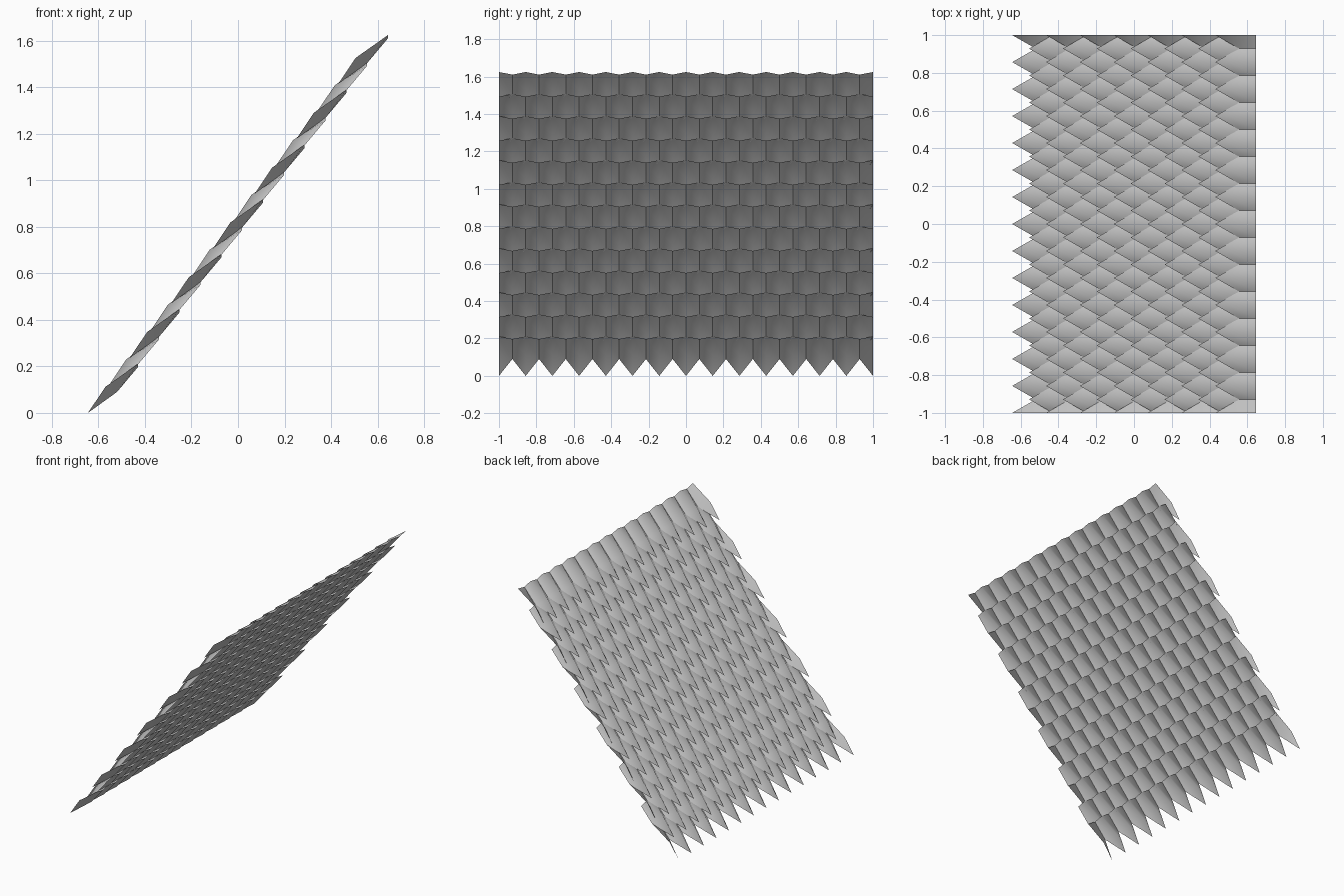
import bpy

if "Cube" in bpy.data.objects:
    bpy.data.objects.remove(bpy.data.objects["Cube"], do_unlink=True)

# Layout of the sloping scale sheet
ROWS, COLS = 13, 14
PITCH = 2.0 / COLS
HALF = PITCH / 2
STEP_X, STEP_Z = 0.0896, 0.1178
START_X = -0.645

grey = bpy.data.materials.new("plain grey")
grey.use_nodes = True
colour = (0.6, 0.6, 0.6, 1)
grey.diffuse_color = colour
grey.node_tree.nodes["Principled BSDF"].inputs["Base Color"].default_value = colour

# Ridge line of one scale (tip, shoulder, top) and its side edge, as x and z
RIDGE = [(0, 0), (0.075, 0.112), (0.215, 0.211)]
SIDE = [(0.125, 0.09), (0.215, 0.197)]


def add_scale(verts, faces, x, y, z):
    """Add one ridged, pointed scale; halves outside the sheet are left off."""
    base = len(verts)
    verts += [(x + px, y, z + pz) for px, pz in RIDGE]
    for side in (-1, 1):
        edge_y = y + side * HALF
        if abs(edge_y) > 1.001:
            continue
        first = len(verts)
        verts += [(x + px, edge_y, z + pz) for px, pz in SIDE]
        tip, shoulder, top = base, base + 1, base + 2
        half = [(tip, first, shoulder), (shoulder, first, first + 1, top)]
        faces += [f if side < 0 else f[::-1] for f in half]


# Overlapping rows, every other one shifted by half a scale
for row in range(ROWS):
    verts, faces = [], []
    shifted = row % 2
    for col in range(COLS if shifted else COLS + 1):
        y = -1 + col * PITCH + shifted * HALF
        add_scale(verts, faces, START_X + row * STEP_X, y, row * STEP_Z)
    mesh = bpy.data.meshes.new(f"scale_row_{row + 1}")
    mesh.from_pydata(verts, [], faces)
    mesh.materials.append(grey)
    mesh.shade_smooth()
    obj = bpy.data.objects.new(f"scale_row_{row + 1}", mesh)
    bpy.context.collection.objects.link(obj)
